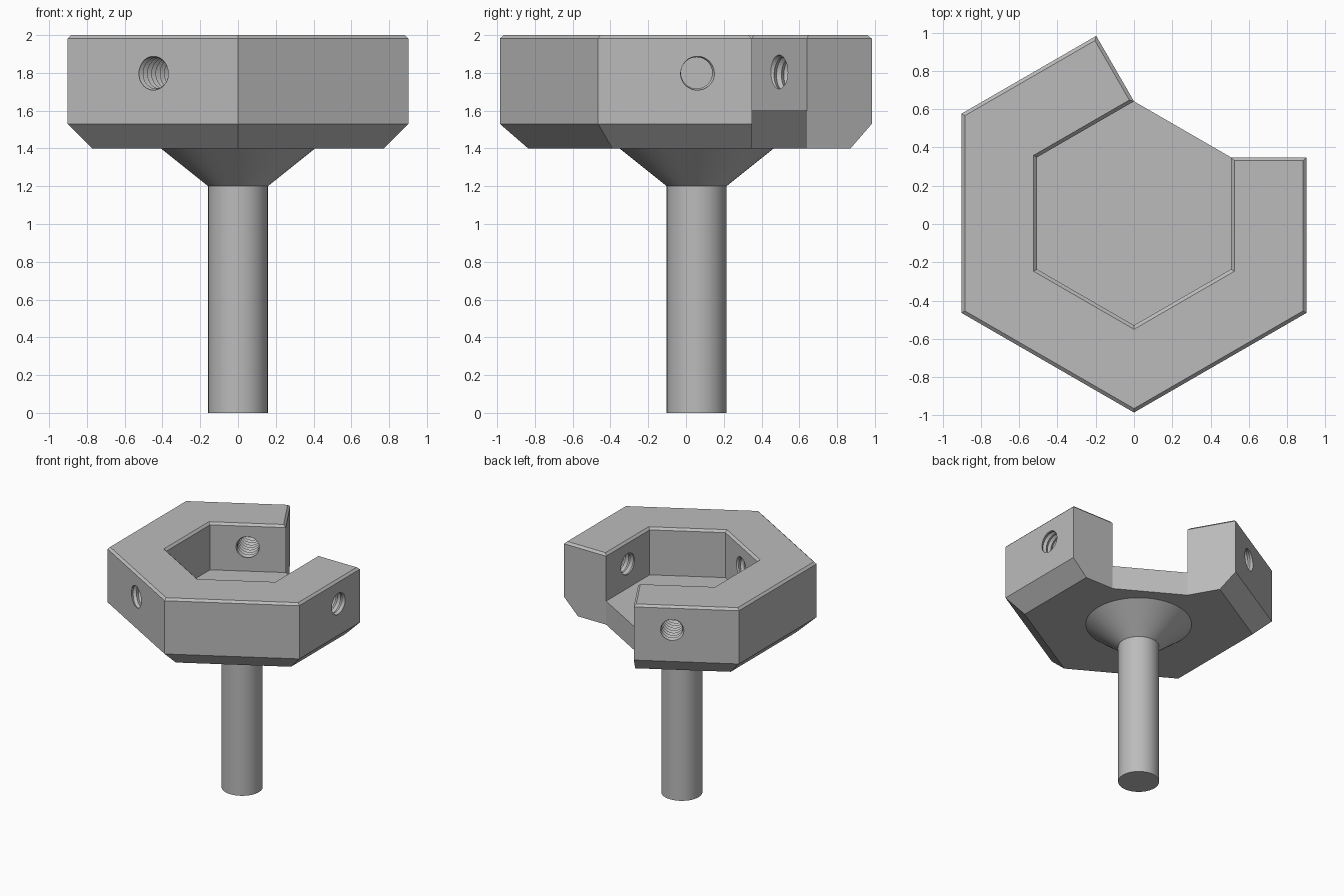
import bpy, bmesh, math
from mathutils import Vector, Matrix

if "Cube" in bpy.data.objects:
    bpy.data.objects.remove(bpy.data.objects["Cube"], do_unlink=True)

CY = 0.056                       # y of the stem axis
OUTER, INNER, FOOT = 0.902, 0.507, 0.772   # apothems of the hexagons
TOP, FLOOR, EDGE, BASE = 2.0, 1.6, 1.53, 1.4

grey = bpy.data.materials.new("plain grey")
grey.use_nodes = True
grey.diffuse_color = (0.5, 0.5, 0.5, 1)
grey.node_tree.nodes["Principled BSDF"].inputs["Base Color"].default_value = (0.5, 0.5, 0.5, 1)


def make_object(name, bm):
    bmesh.ops.recalc_face_normals(bm, faces=bm.faces)
    mesh = bpy.data.meshes.new(name)
    bm.to_mesh(mesh)
    bm.free()
    mesh.materials.append(grey)
    obj = bpy.data.objects.new(name, mesh)
    bpy.context.collection.objects.link(obj)
    return obj


def polar(radius, degrees):
    a = math.radians(degrees)
    return Vector((radius * math.cos(a), CY + radius * math.sin(a)))


def hexagon(apothem):
    return [polar(apothem / math.cos(math.pi / 6), 30 + 60 * i) for i in range(6)]


def loft(name, levels):
    """Closed solid through (outline, height) levels."""
    bm = bmesh.new()
    rings = [[bm.verts.new((p.x, p.y, z)) for p in pts] for pts, z in levels]
    n = len(rings[0])
    for low, high in zip(rings, rings[1:]):
        for i in range(n):
            j = (i + 1) % n
            bm.faces.new((low[i], low[j], high[j], high[i]))
    bm.faces.new(rings[0][::-1])
    bm.faces.new(rings[-1])
    return make_object(name, bm)


def cut(obj, cutter):
    mod = obj.modifiers.new("cut", 'BOOLEAN')
    mod.operation, mod.solver, mod.object = 'DIFFERENCE', 'EXACT', cutter
    bpy.context.view_layer.update()
    result = bpy.data.meshes.new_from_object(obj.evaluated_get(bpy.context.evaluated_depsgraph_get()))
    obj.modifiers.clear()
    obj.data = result
    bpy.data.objects.remove(cutter, do_unlink=True)


def thread_cutter(start, length, minor, major, pitch, steps=40):
    """Helical screw solid along +x."""
    bm = bmesh.new()
    rows = 2 * round(length / pitch)
    grid = {}
    for j in range(rows + 3):
        for i in range(steps):
            a = 2 * math.pi * i / steps
            r = major if j % 2 else minor
            grid[i, j] = bm.verts.new((start + pitch * (j / 2 + i / steps),
                                       r * math.cos(a), r * math.sin(a)))
    for j in range(rows):
        for i in range(steps):
            # the last column joins the first one a full turn further on
            k, up = ((i + 1), 0) if i + 1 < steps else (0, 2)
            bm.faces.new((grid[i, j], grid[k, j + up], grid[k, j + up + 1], grid[i, j + 1]))
    bmesh.ops.delete(bm, geom=[v for v in bm.verts if not v.link_faces], context='VERTS')
    for r in (bmesh.ops.holes_fill(bm, edges=[e for e in bm.edges if e.is_boundary], sides=0),):
        bmesh.ops.triangulate(bm, faces=r["faces"])
    return make_object("thread_cutter", bm)


# Hexagonal head with a tapered foot
head = loft("hexagonal_head", [(hexagon(FOOT), BASE), (hexagon(OUTER), EDGE), (hexagon(OUTER), TOP)])

# Open gap in one side
inner = hexagon(INNER)
v30, v90 = inner[0], inner[1]
far = [v30 + Vector((1, 0)), v90 + Vector((-0.5, 0.866))]
gap = [v30, far[0], far[0] + Vector((0.5, 1)), far[1] + Vector((0.5, 1)), far[1], v90]
cut(head, loft("gap_cutter", [(gap, 1), (gap, 2.5)]))

# Pocket, reaching a little into the gap
pocket = [v30, polar(INNER + 0.1, 60)] + inner[1:]
cut(head, loft("pocket_cutter", [(pocket, FLOOR), (pocket, 2.5)]))

# Narrow chamfer around the rim
bm = bmesh.new()
bm.from_mesh(head.data)
bmesh.ops.remove_doubles(bm, verts=bm.verts, dist=0.0005)
bmesh.ops.dissolve_limit(bm, angle_limit=0.01, verts=bm.verts, edges=bm.edges)
rim = [e for e in bm.edges if min(v.co.z for v in e.verts) > TOP - 0.001
       and len(e.link_faces) == 2 and e.calc_face_angle() > 0.5]
bmesh.ops.bevel(bm, geom=rim, offset=0.018, segments=1, affect='EDGES')
bm.to_mesh(head.data)
bm.free()

# Three threaded holes in alternate walls
for angle in (0, 120, 240):
    cutter = thread_cutter(INNER - 0.12, OUTER - INNER + 0.24, 0.083, 0.096, 0.045)
    cutter.data.transform(Matrix.Translation((0, CY, 1.8)) @ Matrix.Rotation(math.radians(angle), 4, 'Z'))
    cut(head, cutter)

# Round stem with a flared collar


def circle(radius):
    return [polar(radius, 360 * i / 64) for i in range(64)]


stem = loft("stem", [(circle(0.158), 0), (circle(0.158), 1.2)])
collar = loft("collar", [(circle(0.158), 1.2), (circle(0.408), BASE)])

bpy.ops.object.select_all(action='DESELECT')
for obj in (stem, collar):
    obj.select_set(True)
bpy.context.view_layer.objects.active = stem
bpy.ops.object.shade_smooth_by_angle(angle=math.radians(30))
